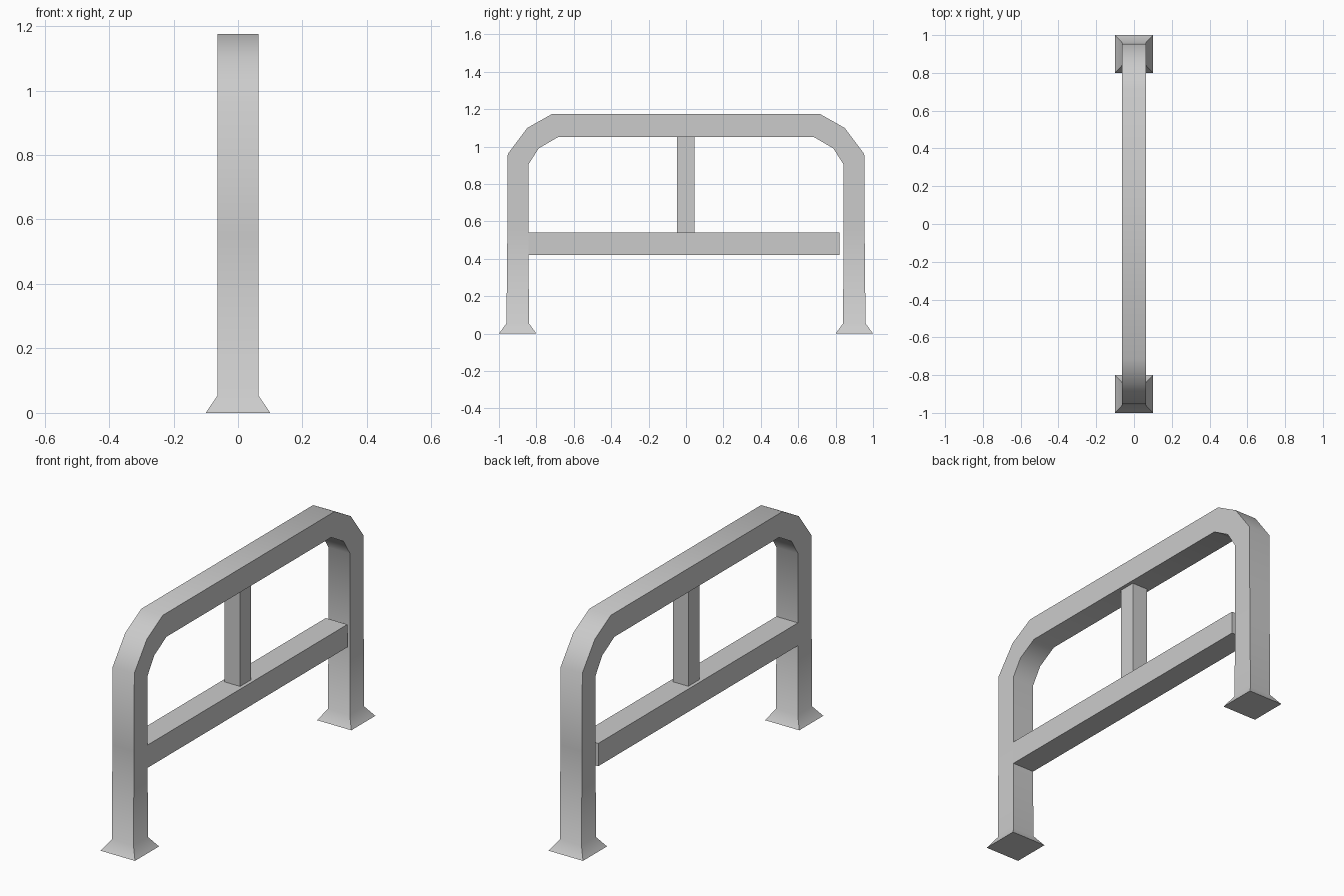
import bpy
import bmesh
from math import radians

cube = bpy.data.objects.get("Cube")
if cube:
    bpy.data.objects.remove(cube, do_unlink=True)

GREY = (0.6, 0.6, 0.6, 1.0)
metal = bpy.data.materials.new("plain grey")
metal.use_nodes = True
metal.diffuse_color = GREY
metal.node_tree.nodes["Principled BSDF"].inputs["Base Color"].default_value = GREY


def add_object(name, bm):
    bmesh.ops.recalc_face_normals(bm, faces=bm.faces)
    mesh = bpy.data.meshes.new(name)
    bm.to_mesh(mesh)
    bm.free()
    mesh.materials.append(metal)
    obj = bpy.data.objects.new(name, mesh)
    bpy.context.collection.objects.link(obj)
    return obj


def box(name, half_width, y0, y1, z0, z1):
    bm = bmesh.new()
    bmesh.ops.create_cube(bm, size=1)
    for v in bm.verts:
        v.co.x *= half_width * 2
        v.co.y = y1 if v.co.y > 0 else y0
        v.co.z = z1 if v.co.z > 0 else z0
    return add_object(name, bm)


# Bent tube with flared feet: half width, outer (y, z), inner (y, z)
W = 0.063
stations = [
    (0.10, (1.00, 0.0), (0.80, 0.0)),
    (W, (0.96, 0.055), (0.84, 0.055)),
    (W, (0.955, 0.55), (0.842, 0.55)),
    (W, (0.953, 0.96), (0.842, 0.905)),
    (W, (0.848, 1.10), (0.788, 0.99)),
    (W, (0.715, 1.175), (0.685, 1.05)),
]
path = [(s, 1) for s in stations] + [(s, -1) for s in reversed(stations)]

bm = bmesh.new()
rings = []
for (w, outer, inner), side in path:
    corners = [(-w, outer), (w, outer), (w, inner), (-w, inner)]
    rings.append([bm.verts.new((x, side * y, z)) for x, (y, z) in corners])
for a, b in zip(rings, rings[1:]):
    for i in range(4):
        j = (i + 1) % 4
        bm.faces.new((a[i], a[j], b[j], b[i]))
bm.faces.new(rings[0])
bm.faces.new(rings[-1])
frame = add_object("bent_frame", bm)

# Rounded bends shade smoothly, the straight top stays flat
bpy.ops.object.select_all(action="DESELECT")
frame.select_set(True)
bpy.context.view_layer.objects.active = frame
bpy.ops.object.shade_smooth_by_angle(angle=radians(42))
top_start = stations[-1][1][0]
sharp = frame.data.attributes.get("sharp_edge")
if sharp is None:
    sharp = frame.data.attributes.new("sharp_edge", "BOOLEAN", "EDGE")
for edge in frame.data.edges:
    ends = [frame.data.vertices[i].co for i in edge.vertices]
    if all(p.z > 1.0 and abs(p.y) < top_start + 0.01 for p in ends):
        sharp.data[edge.index].value = True

# Cross rail stops just short of the rear leg
box("cross_rail", W, -0.842, 0.82, 0.42, 0.54)
box("centre_post", 0.045, -0.047, 0.045, 0.54, 1.05)
